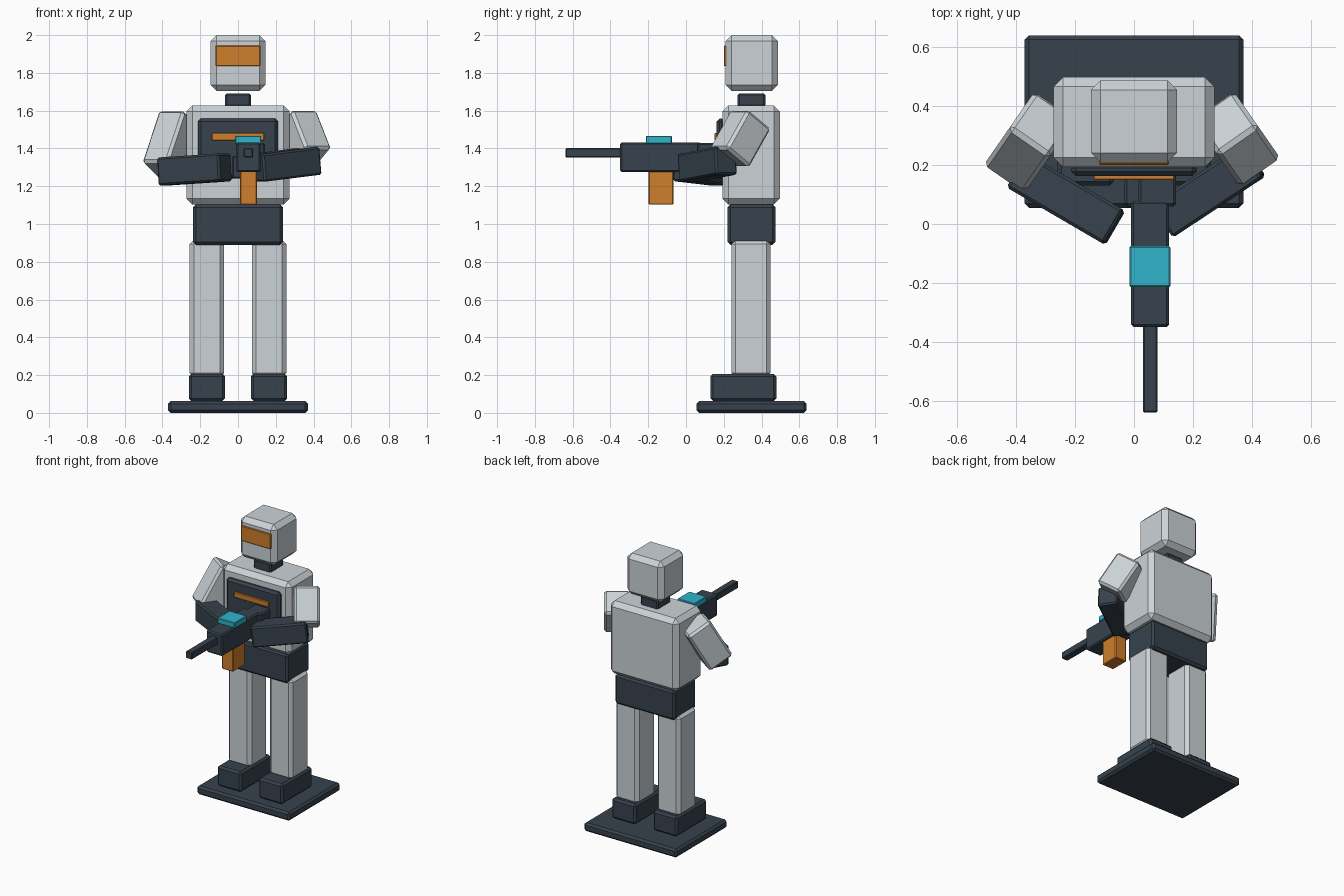
import bpy
from mathutils import Vector, Matrix

if "Cube" in bpy.data.objects:
    bpy.data.objects.remove(bpy.data.objects["Cube"])


def material(name, rgb):
    m = bpy.data.materials.new(name)
    m.diffuse_color = (*rgb, 1)
    m.use_nodes = True
    m.node_tree.nodes["Principled BSDF"].inputs["Base Color"].default_value = m.diffuse_color
    return m


GREY = material("light grey armour", (0.60, 0.65, 0.68))
DARK = material("dark slate", (0.038, 0.055, 0.074))
ORANGE = material("orange", (0.62, 0.21, 0.025))
CYAN = material("cyan", (0.03, 0.46, 0.59))


def chamfered(name, size, matrix, mat, bevel):
    """Box with flat chamfered edges, placed by a matrix."""
    bpy.ops.mesh.primitive_cube_add(size=1)
    ob = bpy.context.object
    ob.name = name
    ob.data.transform(Matrix.Diagonal((*size, 1)))
    ob.matrix_world = matrix
    ob.data.materials.append(mat)
    if bevel:
        mod = ob.modifiers.new("chamfer", 'BEVEL')
        mod.width = bevel
        mod.segments = 1
        mod.limit_method = 'NONE'
    return ob


def block(name, x, y, z, mat, bevel=0.012):
    """Box given by its extent on each axis."""
    spans = (x, y, z)
    size = [b - a for a, b in spans]
    mid = Vector([(a + b) / 2 for a, b in spans])
    return chamfered(name, size, Matrix.Translation(mid), mat, bevel)


def limb(name, a, b, width, depth, mat, bevel):
    """Box running from a to b, its width axis kept level."""
    a, b = Vector(a), Vector(b)
    d = (b - a).normalized()
    w = d.cross(Vector((0, 0, 1))).normalized()
    n = w.cross(d)
    rot = Matrix((w, n, d)).transposed().to_4x4()
    mat4 = Matrix.Translation((a + b) / 2) @ rot
    return chamfered(name, (width, depth, (b - a).length), mat4, mat, bevel)


# stand
block("base", (-0.37, 0.37), (0.055, 0.638), (0, 0.062), DARK, 0.014)

# feet and legs
for side, s in (("left", -1), ("right", 1)):
    block(side + "_foot", sorted((s * 0.069, s * 0.26)), (0.13, 0.478),
          (0.062, 0.207), DARK, 0.014)
    block(side + "_leg", sorted((s * 0.073, s * 0.256)), (0.24, 0.447),
          (0.19, 0.915), GREY, 0.022)

# body
block("pelvis", (-0.238, 0.238), (0.22, 0.474), (0.89, 1.103), DARK, 0.015)
block("torso", (-0.273, 0.273), (0.193, 0.497), (1.103, 1.628), GREY, 0.032)
block("chest_plate", (-0.213, 0.213), (0.162, 0.205), (1.24, 1.558), DARK, 0.016)
block("chest_stripe", (-0.137, 0.137), (0.15, 0.17), (1.443, 1.481), ORANGE, 0.003)

# head
block("neck", (-0.069, 0.069), (0.272, 0.42), (1.62, 1.692), DARK, 0.01)
block("head", (-0.146, 0.146), (0.209, 0.486), (1.705, 2.0), GREY, 0.032)
block("visor", (-0.118, 0.118), (0.2, 0.225), (1.836, 1.945), ORANGE, 0.004)

# arms, folded forward to hold the blaster
limb("left_upper_arm", (-0.309, 0.341, 1.557), (-0.399, 0.211, 1.283),
     0.168, 0.182, GREY, 0.015)
limb("right_upper_arm", (0.308, 0.345, 1.555), (0.388, 0.23, 1.35),
     0.168, 0.182, GREY, 0.015)
limb("left_forearm", (-0.395, 0.18, 1.278), (-0.066, -0.012, 1.30),
     0.134, 0.148, DARK, 0.01)
limb("right_forearm", (0.404, 0.214, 1.335), (0.10, 0.013, 1.297),
     0.134, 0.148, DARK, 0.01)

# blaster
block("blaster_body", (-0.01, 0.119), (-0.349, 0.078), (1.274, 1.432), DARK, 0.009)
block("blaster_stock", (0.015, 0.142), (0.06, 0.19), (1.25, 1.43), DARK, 0.009)
block("blaster_grip", (-0.033, 0.06), (0.06, 0.18), (1.24, 1.36), DARK, 0.009)
block("blaster_barrel", (0.03, 0.08), (-0.638, -0.34), (1.352, 1.402), DARK, 0.005)
block("blaster_magazine", (0.01, 0.1), (-0.199, -0.066), (1.102, 1.285), ORANGE, 0.005)
block("blaster_sight", (-0.015, 0.123), (-0.213, -0.075), (1.425, 1.466), CYAN, 0.004)
